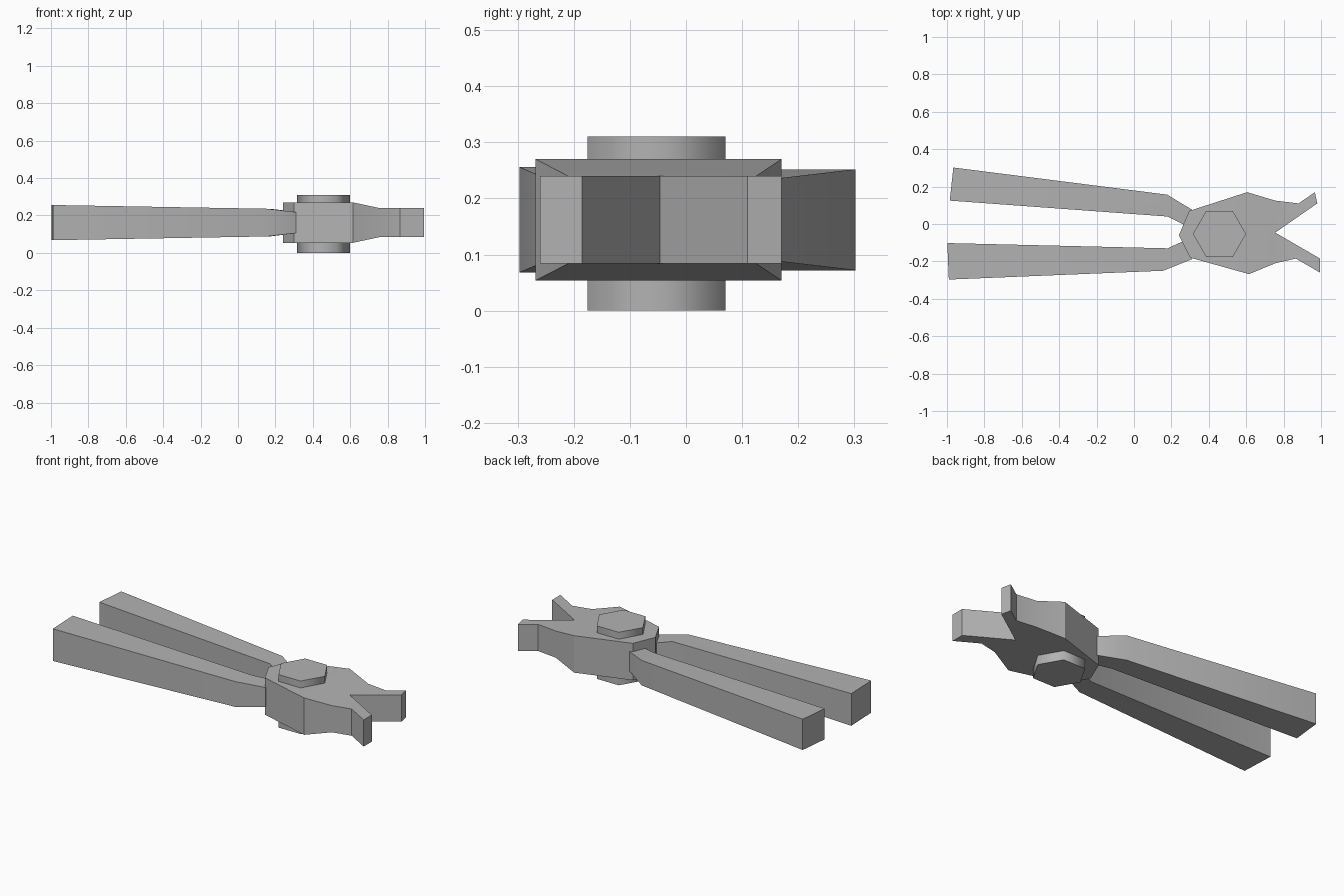
import bpy
import math

cube = bpy.data.objects.get("Cube")
if cube:
    bpy.data.objects.remove(cube, do_unlink=True)

MID = 0.162  # height of the tool's middle plane

steel = bpy.data.materials.new("grey_steel")
steel.use_nodes = True
color = (0.45, 0.45, 0.45, 1)
steel.diffuse_color = color
steel.node_tree.nodes["Principled BSDF"].inputs["Base Color"].default_value = color


def finish(obj, angle=30):
    """Give the part its material and smooth shading with sharp edges."""
    obj.data.materials.clear()
    obj.data.materials.append(steel)
    bpy.ops.object.select_all(action="DESELECT")
    obj.select_set(True)
    bpy.context.view_layer.objects.active = obj
    bpy.ops.object.shade_smooth_by_angle(angle=math.radians(angle))


def plate(name, points, half_heights, panels):
    """Plate, mirrored about the middle plane, from a counter-clockwise outline."""
    n = len(points)
    verts = [(x, y, MID + s * h) for s in (1, -1)
             for (x, y), h in zip(points, half_heights)]
    faces = [list(p) for p in panels]
    faces += [[n + i for i in reversed(p)] for p in panels]
    faces += [(i, i + n, (i + 1) % n + n, (i + 1) % n) for i in range(n)]
    mesh = bpy.data.meshes.new(name)
    mesh.from_pydata(verts, [], faces)
    obj = bpy.data.objects.new(name, mesh)
    bpy.context.collection.objects.link(obj)
    finish(obj)


# Head: thick block behind, thinning toward two open jaws
outline = [
    (0.24, -0.06), (0.30, -0.18), (0.615, -0.268), (0.755, -0.21),
    (0.865, -0.185), (0.995, -0.26), (0.995, -0.185), (0.755, -0.046),
    (0.98, 0.11), (0.967, 0.17), (0.88, 0.11), (0.755, 0.125),
    (0.605, 0.17), (0.295, 0.07),
]
thickness = [0.108 if x < 0.7 else 0.078 for x, y in outline]
plate("jaw_head", outline, thickness, [
    (0, 1, 2, 12, 13), (2, 3, 7, 11, 12),   # block and taper
    (3, 4, 7), (4, 5, 6, 7),                # right jaw
    (7, 8, 10, 11), (8, 9, 10),             # left jaw
])

# Handles: long bars tapering to narrow necks that enter the head
strips = [(0, 1, 4, 5), (1, 2, 3, 4)]
plate("left_handle",
      [(-0.985, 0.125), (0.18, 0.04), (0.28, -0.01),
       (0.313, 0.075), (0.177, 0.157), (-0.966, 0.302)],
      [0.09, 0.073, 0.057, 0.057, 0.073, 0.09], strips)
plate("right_handle",
      [(-0.99, -0.297), (0.155, -0.25), (0.31, -0.188),
       (0.267, -0.09), (0.18, -0.13), (-0.998, -0.102)],
      [0.094, 0.074, 0.056, 0.056, 0.073, 0.094], strips)

# Hexagonal pivot bolt through the head, pointing along x
bpy.ops.mesh.primitive_cylinder_add(
    vertices=6, radius=0.142, depth=0.31,
    location=(0.457, -0.053, 0.155), rotation=(0, 0, math.radians(30)))
bolt = bpy.context.object
bolt.name = "pivot_bolt"
finish(bolt, 65)
